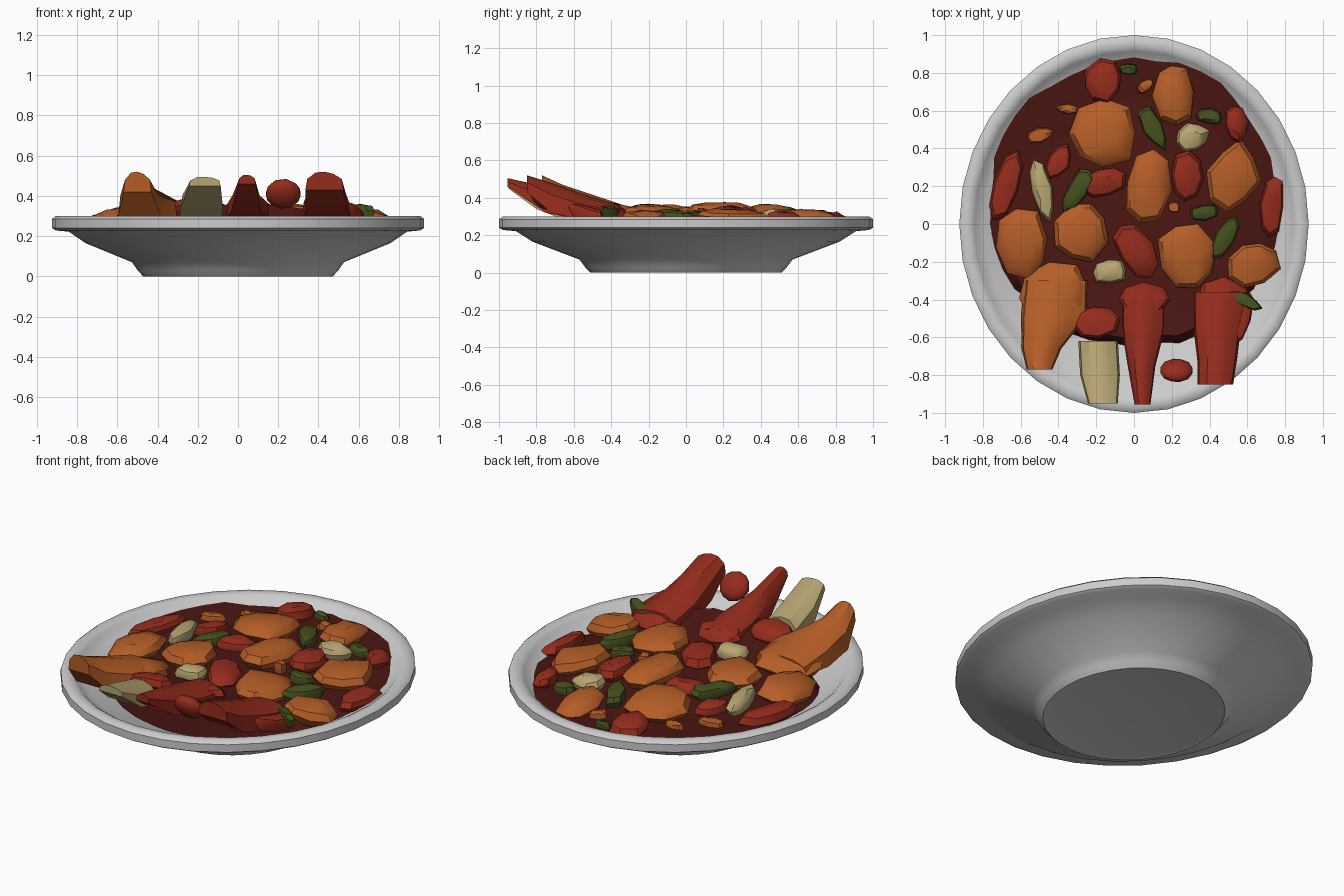
import bpy, bmesh, random
from math import sin, cos, pi, radians, hypot

random.seed(4)
RX = 0.925  # the plate is slightly narrower in x


def material(name, rgb):
    m = bpy.data.materials.new(name)
    m.diffuse_color = (*rgb, 1)
    return m


ORANGE = material("orange_glaze", (0.46, 0.11, 0.02))
RED = material("red_glaze", (0.30, 0.025, 0.012))
DARK = material("dark_sauce", (0.07, 0.008, 0.006))
GREEN = material("green", (0.06, 0.08, 0.012))
CREAM = material("cream", (0.48, 0.38, 0.17))


def loft(name, rings, mat=None, angle=40):
    """Skin a list of equal-length vertex rings and cap both ends."""
    bm = bmesh.new()
    vs = [[bm.verts.new(p) for p in ring] for ring in rings]
    for a, b in zip(vs, vs[1:]):
        for i in range(len(a)):
            j = (i + 1) % len(a)
            bm.faces.new((a[i], a[j], b[j], b[i]))
    bm.faces.new(vs[0][::-1])
    bm.faces.new(vs[-1])
    bmesh.ops.recalc_face_normals(bm, faces=bm.faces)
    me = bpy.data.meshes.new(name)
    bm.to_mesh(me)
    bm.free()
    ob = bpy.data.objects.new(name, me)
    bpy.context.collection.objects.link(ob)
    if mat:
        me.materials.append(mat)
    bpy.ops.object.select_all(action='DESELECT')
    ob.select_set(True)
    bpy.context.view_layer.objects.active = ob
    bpy.ops.object.shade_smooth_by_angle(angle=radians(angle))
    return ob


def surf(x, y):
    """Height of the food: sinks to the sides and back, climbs at the front."""
    z = 0.32 - 0.06 * ((x / 0.8) ** 2 + (max(y, 0) / 0.9) ** 2)
    return z + 0.22 * max(0, -0.3 - y)


def plate_z(x, y):
    return 0.11 + 0.45 * max(0, hypot(x / RX, y) - 0.55)


# plate: revolved profile (radius, z), from underside centre to inside centre
profile = [(0.05, 0.005), (0.49, 0.005), (0.51, 0), (0.54, 0.03), (0.57, 0.07),
           (0.82, 0.165), (0.91, 0.222), (0.98, 0.228), (1.0, 0.24), (1.0, 0.285),
           (0.98, 0.3), (0.94, 0.3), (0.915, 0.285), (0.89, 0.26), (0.86, 0.25),
           (0.57, 0.12), (0.5, 0.1), (0.05, 0.1)]
N = 32
loft("plate", [[(r * RX * cos(2 * pi * i / N), r * sin(2 * pi * i / N), z)
                for i in range(N)] for r, z in profile])

# sauce bed: ragged mound reaching down to the plate at its edge
jit = [random.uniform(0.97, 1.02) for _ in range(40)]
rings = []
for s, drop in ((1, None), (0.95, 0.03), (0.7, 0.03), (0.4, 0.03), (0.1, 0.03)):
    ring = []
    for i, k in enumerate(jit):
        a = 2 * pi * i / 40
        x, y = 0.77 * s * k * cos(a), 0.115 + 0.77 * s * k * sin(a)
        z = plate_z(x, y) + 0.004
        if drop:
            z = max(z, surf(x, y) - drop)
        ring.append((x, y, z))
    rings.append(ring)
loft("sauce_bed", rings, DARK)


def chunk(name, mat, x, y, a, b, deg, lift=0.0, n=8):
    """Irregular faceted slab lying on the food surface."""
    rad = [random.uniform(0.88, 1.16) for _ in range(n)]
    c, s = cos(radians(deg)), sin(radians(deg))
    t = min(1, min(a, b) / 0.1)
    rings = []
    for scale, dz in ((0.8, -0.07), (1, -0.02), (0.85, 0.012 * t), (0.45, 0.03 * t)):
        ring = []
        for i, k in enumerate(rad):
            w = 2 * pi * i / n
            u, v = a * scale * k * cos(w), b * scale * k * sin(w)
            px, py = x + u * c - v * s, y + u * s + v * c
            z = surf(px, py) + dz + lift + random.uniform(-0.008, 0.008)
            ring.append((px, py, max(z, plate_z(px, py))))
        rings.append(ring)
    loft(name, rings, mat, 35)


# pieces: x, y, half length, half width, turn, lift
meat = [(-0.16, 0.48, 0.19, 0.18, 45, .025), (0.21, 0.69, 0.17, 0.10, 95, .02),
        (0.07, 0.20, 0.21, 0.12, 80, .025), (0.53, 0.25, 0.18, 0.13, 80, .02),
        (-0.28, -0.04, 0.17, 0.14, 70, .015), (-0.59, -0.10, 0.19, 0.14, 100, .02),
        (0.28, -0.18, 0.19, 0.15, 110, .015), (0.63, -0.21, 0.14, 0.12, 30, .02),
        (-0.42, -0.36, 0.18, 0.15, 10, .01), (-0.50, 0.47, 0.07, 0.035, 15, 0),
        (-0.35, 0.61, 0.06, 0.025, 0, 0), (0.06, 0.73, 0.05, 0.03, 40, 0),
        (0.21, 0.09, 0.035, 0.03, 0, .02)]
peppers = [(-0.16, 0.76, 0.12, 0.10, 60, .02), (0.28, 0.25, 0.14, 0.09, 85, .015),
           (0.01, -0.15, 0.16, 0.09, 120, 0), (-0.20, -0.52, 0.13, 0.09, 10, 0),
           (0.54, 0.53, 0.10, 0.06, 100, .03), (0.73, 0.10, 0.17, 0.06, 85, .01),
           (-0.68, 0.20, 0.19, 0.07, 70, .01), (-0.16, 0.22, 0.12, 0.08, 20, 0),
           (0.48, -0.42, 0.15, 0.13, 0, 0), (0.05, -0.40, 0.13, 0.08, 0, 0),
           (0.57, -0.50, 0.16, 0.05, 75, 0), (-0.40, 0.33, 0.10, 0.06, 60, 0)]
greens = [(0.10, 0.51, 0.13, 0.05, 118, .02), (-0.30, 0.18, 0.13, 0.055, 60, .01),
          (0.48, -0.07, 0.12, 0.05, 60, .02), (0.40, 0.57, 0.07, 0.04, -10, .01),
          (0.58, -0.40, 0.10, 0.035, -25, .03), (-0.03, 0.82, 0.05, 0.03, 0, .01),
          (0.37, 0.06, 0.08, 0.04, 10, .01)]
slices = [(-0.49, 0.18, 0.165, 0.055, 105, .02), (0.31, 0.46, 0.085, 0.07, 20, .02),
          (-0.13, -0.25, 0.095, 0.065, 5, .02)]
for label, mat, items in (("meat_chunk", ORANGE, meat), ("pepper_chunk", RED, peppers),
                          ("green_piece", GREEN, greens), ("pale_slice", CREAM, slices)):
    for i, (x, y, a, b, deg, lift) in enumerate(items):
        chunk(f"{label}_{i + 1}", mat, x, y, a, b, deg, lift)

# front strips: raised tapering pieces, stations (x, y, half width, bottom z, top z)
section = [(-1.05, 0), (-0.95, 0.6), (-0.5, 0.95), (0, 1), (0.5, 0.88), (0.95, 0.6), (1.05, 0)]
strips = {
    "orange_strip": (ORANGE, [(-0.41, -0.30, 0.16, 0.28, 0.35), (-0.42, -0.48, 0.17, 0.27, 0.41),
                              (-0.49, -0.66, 0.10, 0.30, 0.47), (-0.50, -0.77, 0.065, 0.42, 0.52)]),
    "pale_stalk": (CREAM, [(-0.19, -0.62, 0.10, 0.27, 0.40), (-0.18, -0.80, 0.10, 0.34, 0.45),
                           (-0.165, -0.95, 0.075, 0.45, 0.495)]),
    "red_strip_middle": (RED, [(0.05, -0.36, 0.11, 0.28, 0.36), (0.05, -0.55, 0.11, 0.28, 0.41),
                               (0.04, -0.75, 0.07, 0.32, 0.46), (0.045, -0.955, 0.04, 0.46, 0.505)]),
    "red_strip_right": (RED, [(0.46, -0.36, 0.14, 0.28, 0.36), (0.44, -0.55, 0.12, 0.28, 0.42),
                              (0.44, -0.72, 0.10, 0.32, 0.48), (0.43, -0.85, 0.09, 0.43, 0.52)]),
}
for name, (mat, stations) in strips.items():
    loft(name, [[(x + w * u, y, lo + (hi - lo) * v) for u, v in section]
                for x, y, w, lo, hi in stations], mat, 35)

# loose dark red piece hovering between the front strips
bpy.ops.mesh.primitive_ico_sphere_add(subdivisions=2, radius=1, location=(0.225, -0.775, 0.41))
bit = bpy.context.object
bit.name = "loose_pepper_bit"
bit.scale = (0.09, 0.05, 0.085)
bit.rotation_euler = (radians(35), 0, 0)
bit.data.materials.append(RED)
bpy.ops.object.shade_smooth_by_angle(angle=radians(40))
